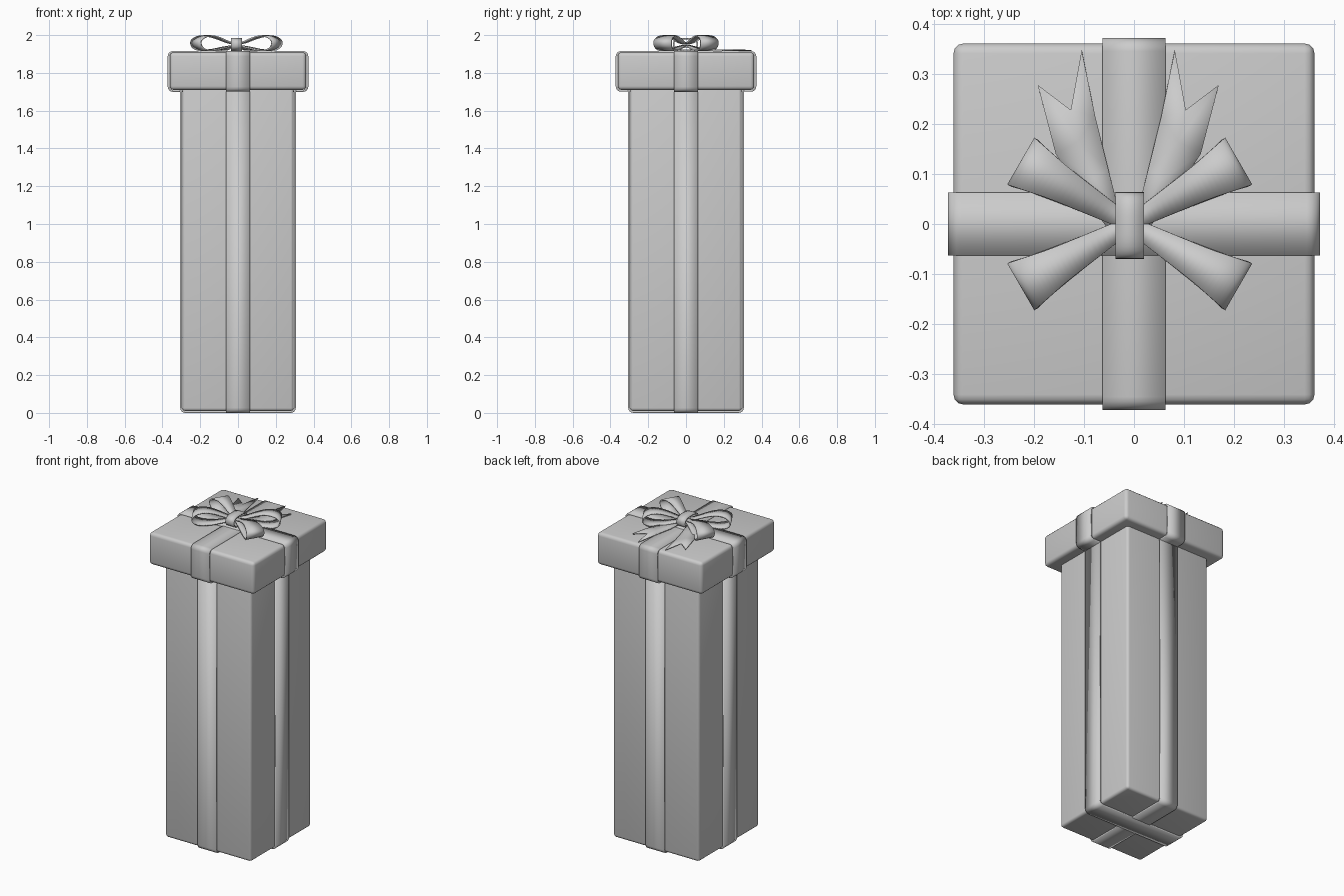
import bpy, bmesh, math
from mathutils import Vector, Matrix

if "Cube" in bpy.data.objects:
    bpy.data.objects.remove(bpy.data.objects["Cube"])

BOW_X = -0.0085


def finish(bm, name, smooth=40, thick=0):
    bmesh.ops.recalc_face_normals(bm, faces=bm.faces)
    me = bpy.data.meshes.new(name)
    bm.to_mesh(me)
    bm.free()
    ob = bpy.data.objects.new(name, me)
    bpy.context.collection.objects.link(ob)
    if thick:
        m = ob.modifiers.new("thickness", 'SOLIDIFY')
        m.thickness, m.offset = thick, 0
    bpy.context.view_layer.objects.active = ob
    bpy.ops.object.select_all(action='DESELECT')
    ob.select_set(True)
    bpy.ops.object.shade_smooth_by_angle(angle=math.radians(smooth))
    return ob


def box(name, half, z0, z1, bevel):
    bm = bmesh.new()
    bmesh.ops.create_cube(bm, size=1)
    bmesh.ops.scale(bm, vec=(half * 2, half * 2, z1 - z0), verts=bm.verts)
    bmesh.ops.translate(bm, vec=(0, 0, (z0 + z1) / 2), verts=bm.verts)
    bmesh.ops.bevel(bm, geom=bm.edges[:], offset=bevel, segments=3,
                    profile=0.5, affect='EDGES')
    return finish(bm, name)


def strip(name, path, angle, thick, closed=False, centre=0):
    """Ribbon following (r, z, half width) points, turned about z."""
    bm = bmesh.new()
    rot = Matrix.Rotation(math.radians(angle), 4, 'Z')
    off = Vector((centre, 0, 0))
    rows = [[bm.verts.new(rot @ Vector((r, s * w, z)) + off) for s in (-1, 1)]
            for r, z, w in path]
    pairs = list(zip(rows, rows[1:]))
    if closed:
        pairs.append((rows[-1], rows[0]))
    for a, b in pairs:
        bm.faces.new((a[0], a[1], b[1], b[0]))
    return finish(bm, name, thick=thick)


def smooth_path(pts, n=5):
    """Catmull-Rom through the points."""
    p = [Vector(q) for q in pts]
    p = [p[0]] + p + [p[-1]]
    out = []
    for i in range(1, len(p) - 2):
        a, b, c, d = p[i - 1:i + 3]
        for k in range(n):
            t = k / n
            out.append(0.5 * (2 * b + (c - a) * t + (2 * a - 5 * b + 4 * c - d) * t * t
                              + (3 * b - a - 3 * c + d) * t ** 3))
    return out + [p[-1]]


def corner(x, z, r, a0, n=4):
    return [(x + r * math.cos(math.radians(a0 + 90 * i / n)),
             z + r * math.sin(math.radians(a0 + 90 * i / n)), 0.0625)
            for i in range(n + 1)]


# box and lid
box("box_body", 0.295, 0.01, 1.75, 0.016)
box("lid", 0.361, 1.71, 1.909, 0.02)

# crossing ribbons round the body and the lid
R = 0.022
for i, ang in enumerate((0, 90)):
    d = 0.0006 * i
    h, lo = 0.301, 0.005 + d
    strip(f"body_ribbon_{i}", [(-h, 1.73, 0.0625)]
          + corner(-h + R, lo + R, R, 180) + corner(h - R, lo + R, R, 270)
          + [(h, 1.73, 0.0625)], ang, 0.01)
    h, lo, hi = 0.367, 1.705 + d, 1.911 - d
    strip(f"lid_ribbon_{i}", corner(-h + R, lo + R, R, 180)
          + corner(h - R, lo + R, R, 270) + corner(h - R, hi - R, R, 0)
          + corner(-h + R, hi - R, R, 90), ang, 0.01, closed=True)

# four bow loops
loop = smooth_path([
    (0.01, 1.955, 0.016), (0.05, 1.962, 0.021), (0.11, 1.983, 0.029),
    (0.165, 1.995, 0.037), (0.215, 1.990, 0.047), (0.246, 1.968, 0.0535),
    (0.240, 1.938, 0.0525), (0.205, 1.921, 0.045), (0.14, 1.922, 0.034),
    (0.07, 1.935, 0.024), (0.01, 1.944, 0.016)])
for i, ang in enumerate((30, 150, 210, 330)):
    strip(f"bow_loop_{i}", loop, ang, 0.008, centre=BOW_X)

# centre knot band
knot = []
for i in range(32):
    a = 2 * math.pi * i / 32
    c, s = math.cos(a), math.sin(a)
    knot.append((-0.003 + 0.063 * math.copysign(abs(c) ** 0.75, c),
                 1.951 + 0.031 * math.copysign(abs(s) ** 0.75, s), 0.0285))
strip("bow_knot", knot, 90, 0.008, closed=True, centre=BOW_X)

# two notched tails: inner, middle and outer point per row
rows = [((0.012, 0.0), (0.028, -0.004), (0.042, -0.008), 1.940),
        ((0.040, 0.11), (0.068, 0.09), (0.095, 0.065), 1.923),
        ((0.066, 0.215), (0.100, 0.165), (0.145, 0.140), 1.921),
        ((0.093, 0.348), (0.115, 0.228), (0.181, 0.278), 1.919)]
for side, name in ((1, "right"), (-1, "left")):
    bm = bmesh.new()
    grid = [[bm.verts.new((BOW_X - 0.003 + side * x, y, r[3])) for x, y in r[:3]]
            for r in rows]
    for a, b in zip(grid, grid[1:]):
        for k in (0, 1):
            bm.faces.new((a[k], a[k + 1], b[k + 1], b[k]))
    finish(bm, f"bow_tail_{name}", thick=0.006)
